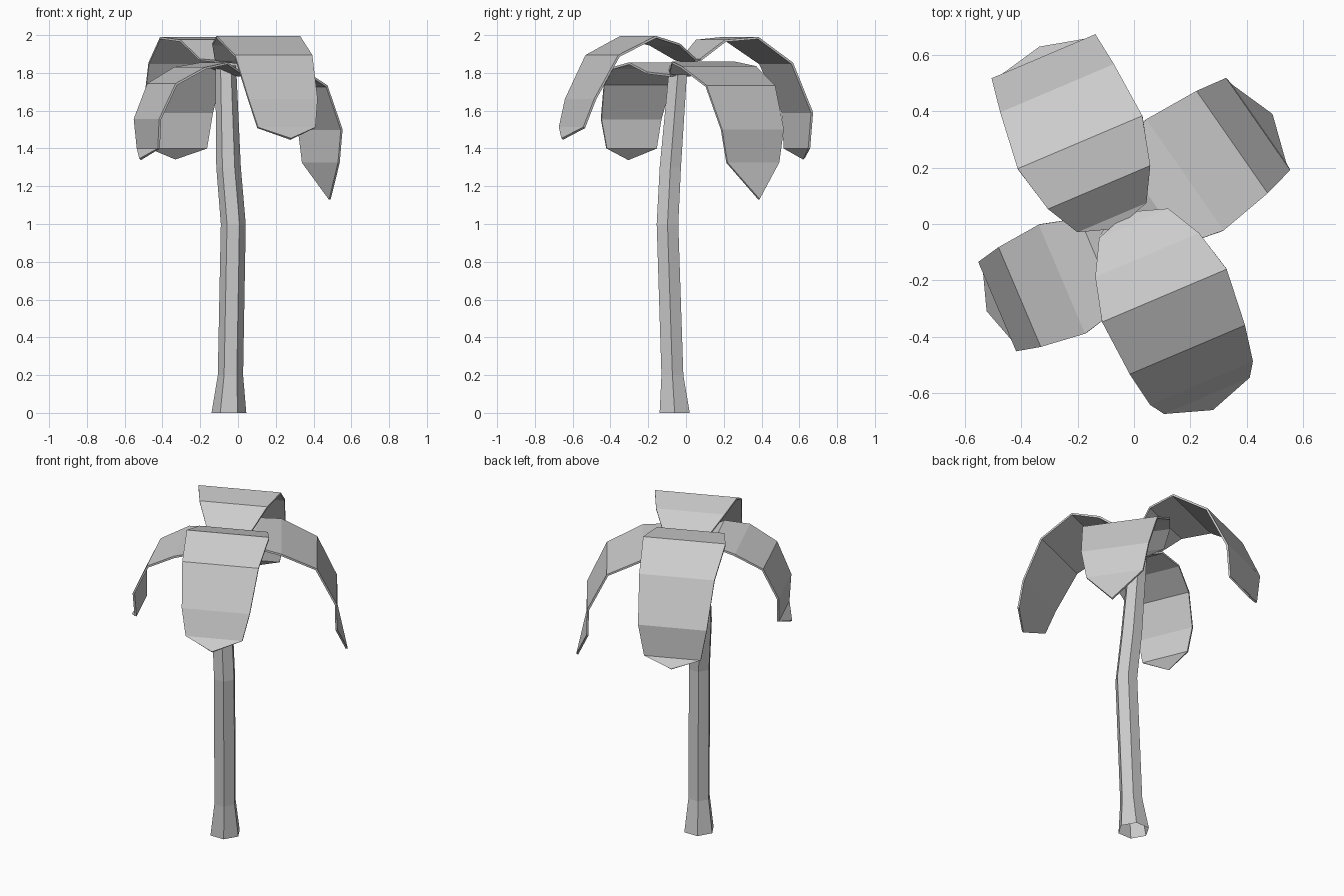
import bpy, bmesh, math
from mathutils import Vector

if "Cube" in bpy.data.objects:
    bpy.data.objects.remove(bpy.data.objects["Cube"])


def make_object(name, bm):
    bmesh.ops.recalc_face_normals(bm, faces=bm.faces[:])
    mesh = bpy.data.meshes.new(name)
    bm.to_mesh(mesh)
    bm.free()
    obj = bpy.data.objects.new(name, mesh)
    bpy.context.collection.objects.link(obj)
    return obj


# Trunk: bent six-sided tube with a flared, open foot (x, y, z, radius)
rings = [(-0.048, -0.06, 0.0, 0.092), (-0.04, -0.072, 0.2, 0.067),
         (-0.025, -0.098, 1.0, 0.066), (-0.05, -0.083, 1.3, 0.065),
         (-0.065, -0.04, 1.84, 0.055)]
bm = bmesh.new()
loops = []
for x, y, z, r in rings:
    loops.append([bm.verts.new((x + r * math.cos(k * math.pi / 3),
                                y + r * math.sin(k * math.pi / 3), z))
                  for k in range(6)])
for a, b in zip(loops, loops[1:]):
    for k in range(6):
        n = (k + 1) % 6
        bm.faces.new((a[k], a[n], b[n], b[k]))
bm.faces.new(loops[-1])
make_object("trunk", bm)


# Fronds: arched strips with pointed ends
def frond(name, angle, side, rows, tip):
    """rows hold (distance out, half width, height); tip is (distance, height)"""
    u = Vector((math.cos(angle), math.sin(angle), 0))
    w = Vector((-u.y, u.x, 0))
    bm = bmesh.new()

    def vert(t, s, z):
        return bm.verts.new(u * t + w * (side + s) + Vector((0, 0, z)))

    pairs = [(vert(t, -h, z), vert(t, h, z)) for t, h, z in rows]
    for a, b in zip(pairs, pairs[1:]):
        bm.faces.new((a[0], a[1], b[1], b[0]))
    base = vert(rows[0][0] - 0.045, 0, rows[0][2] - 0.015)
    bm.faces.new((base, pairs[0][1], pairs[0][0]))
    end = vert(tip[0], 0, tip[1])
    bm.faces.new((pairs[-1][0], pairs[-1][1], end))
    obj = make_object(name, bm)
    mod = obj.modifiers.new("thickness", 'SOLIDIFY')
    mod.thickness = 0.012
    mod.offset = 0


frond("frond_front", math.radians(-67), 0.0,
      [(0.0, 0.133, 1.87), (0.122, 0.2, 1.95), (0.275, 0.24, 1.99),
       (0.48, 0.222, 1.89), (0.607, 0.198, 1.66), (0.656, 0.165, 1.51)],
      (0.712, 1.45))
frond("frond_back", math.radians(113), 0.063,
      [(0.055, 0.133, 1.87), (0.17, 0.197, 1.97), (0.34, 0.24, 1.985),
       (0.545, 0.219, 1.85), (0.667, 0.2, 1.59), (0.665, 0.165, 1.4)],
      (0.705, 1.345))
frond("frond_right", math.radians(34.8), 0.04,
      [(-0.02, 0.133, 1.80), (0.1, 0.2, 1.855), (0.246, 0.24, 1.83),
       (0.447, 0.221, 1.73), (0.558, 0.199, 1.5), (0.562, 0.167, 1.325)],
      (0.62, 1.13))
frond("frond_left", math.radians(203), 0.08,
      [(0.065, 0.117, 1.80), (0.17, 0.175, 1.85), (0.31, 0.21, 1.825),
       (0.47, 0.192, 1.74), (0.555, 0.172, 1.555), (0.55, 0.143, 1.4)],
      (0.597, 1.342))
